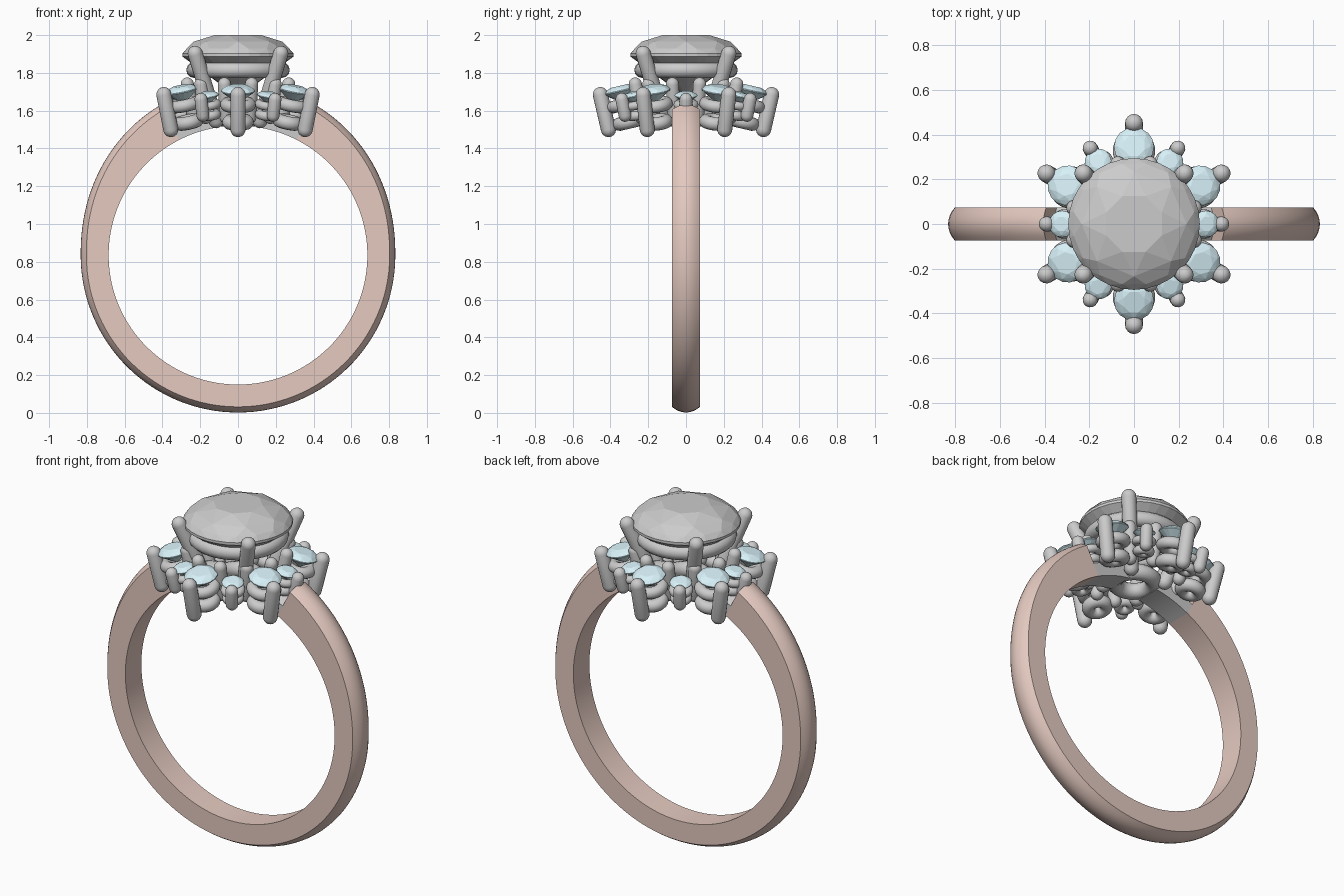
import bpy, bmesh, math
from math import sin, cos, pi, radians
from mathutils import Matrix, Vector

if "Cube" in bpy.data.objects:
    bpy.data.objects.remove(bpy.data.objects["Cube"])


def material(name, rgb):
    m = bpy.data.materials.new(name)
    m.diffuse_color = (*rgb, 1)
    m.use_nodes = True
    m.node_tree.nodes["Principled BSDF"].inputs["Base Color"].default_value = m.diffuse_color
    return m


ROSE = material("rose_metal", (0.78, 0.59, 0.53))
BLUE = material("pale_blue", (0.68, 0.88, 0.94))
CZ, R_IN, HALF_W = 0.835, 0.685, 0.075      # band centre, bore radius, half width


def finish(bm, name, mat=None, matrix=None, smooth=None):
    bmesh.ops.recalc_face_normals(bm, faces=bm.faces)
    me = bpy.data.meshes.new(name)
    bm.to_mesh(me)
    bm.free()
    ob = bpy.data.objects.new(name, me)
    bpy.context.collection.objects.link(ob)
    if mat:
        me.materials.append(mat)
    if matrix:
        ob.matrix_world = matrix
    if smooth:
        bpy.ops.object.select_all(action='DESELECT')
        ob.select_set(True)
        bpy.context.view_layer.objects.active = ob
        bpy.ops.object.shade_smooth_by_angle(angle=radians(smooth))
    return ob


def skin(bm, loops, closed=False):
    """Bridge equal-length closed loops of points; cap the ends if open."""
    rows = [[bm.verts.new(p) for p in lp] for lp in loops]
    n = len(rows[0])
    for i in range(len(rows) if closed else len(rows) - 1):
        a, b = rows[i], rows[(i + 1) % len(rows)]
        for j in range(n):
            k = (j + 1) % n
            bm.faces.new((a[j], a[k], b[k], b[j]))
    if not closed:
        bm.faces.new(rows[0])
        bm.faces.new(rows[-1])


def circle(r, z, n, x=0.0, turn=0.0):
    return [Vector((x + r * cos(2 * pi * i / n + turn), r * sin(2 * pi * i / n + turn), z))
            for i in range(n)]


def prong(name, p, q, r, matrix=None):
    """Round-ended wire from p to q (tips included)."""
    p, q = Vector(p), Vector(q)
    length = (q - p).length
    prof = [(r * max(sin(t * pi / 10), 0.05), r - r * cos(t * pi / 10)) for t in range(6)]
    prof += [(a, length - z) for a, z in reversed(prof)]
    bm = bmesh.new()
    skin(bm, [circle(a, z, 16) for a, z in prof])
    bm.transform(Matrix.Translation(p) @ (q - p).to_track_quat('Z', 'Y').to_matrix().to_4x4())
    finish(bm, name, None, matrix, 50)


def ring(name, major, minor, z, matrix=None):
    bm = bmesh.new()
    loops = []
    for i in range(32):
        a = 2 * pi * i / 32
        loops.append([Vector(((major + minor * cos(t)) * cos(a), (major + minor * cos(t)) * sin(a),
                              z + minor * sin(t))) for t in [2 * pi * j / 12 for j in range(12)]])
    skin(bm, loops, closed=True)
    finish(bm, name, None, matrix, 50)


def gem(name, rings, mat=None, matrix=None):
    """Faceted stone: convex hull of rings (radius, z, sides, turn)."""
    bm = bmesh.new()
    for r, z, n, turn in rings:
        for p in circle(r, z, n, turn=turn):
            bm.verts.new(p)
    bmesh.ops.convex_hull(bm, input=bm.verts)
    bmesh.ops.dissolve_limit(bm, angle_limit=radians(1), verts=bm.verts, edges=bm.edges)
    finish(bm, name, mat, matrix)


def arc(name, start, end, outer, steps, mat=None):
    """Domed band section swept from start to end, angles from the top."""
    bm = bmesh.new()
    loops = []
    for i in range(steps + 1):
        a = radians(start + (end - start) * i / steps)
        ro = outer(a)
        sec = [(-HALF_W, R_IN), (HALF_W, R_IN)]
        for j in range(9):
            u = 1 - j / 4
            sec.append((HALF_W * u, ro - 0.03 * u * u))
        loops.append([Vector((r * sin(a), y, CZ + r * cos(a))) for y, r in sec])
    skin(bm, loops)
    return finish(bm, name, mat, None, 30)


def shank_radius(a):
    near_top = max(0.0, (cos(a) - 0.0) / cos(radians(27)))
    return 0.833 + 0.062 * min(near_top, 1.0) ** 1.6


# shank, thickening towards the shoulders, and the grey bridges into the head
arc("shank", 27, 333, shank_radius, 110, ROSE)
for side, s in (("right", 1), ("left", -1)):
    arc(side + "_bridge", s * 27, s * 8, lambda a: 0.79, 10)

# centre stone with its basket and four claws
gem("centre_stone", [(0.135, 2.0, 8, pi / 8), (0.235, 1.965, 8, 0), (0.275, 1.93, 16, pi / 16),
                     (0.295, 1.902, 32, 0), (0.295, 1.887, 32, 0),
                     (0.17, 1.79, 8, pi / 8), (0.012, 1.68, 8, 0)])
ring("upper_gallery", 0.232, 0.042, 1.815)
ring("lower_gallery", 0.105, 0.045, 1.56)
for i in range(4):
    a = pi / 4 + i * pi / 2
    d = Vector((cos(a), sin(a), 0))
    prong("centre_claw", d * 0.15 + Vector((0, 0, 1.51)), d * 0.337 + Vector((0, 0, 1.94)), 0.04)

# halo of alternating large and small tilted stones with ring baskets
TILT = Matrix.Rotation(radians(13), 4, 'Y')
for i in range(12):
    spin = Matrix.Rotation(i * pi / 6, 4, 'Z')
    large = i % 2 == 1
    size = "large" if large else "small"
    if large:
        m = spin @ Matrix.Translation((0.345, 0, 1.705)) @ TILT
        R = 0.09
        prong("large_claw", (0.11, 0, -0.225), (0.11, 0, 0.045), 0.04, m)
        ring("large_upper_ring", 0.062, 0.033, -0.075, m)
        ring("large_lower_ring", 0.048, 0.036, -0.17, m)
    else:
        m = spin @ Matrix.Translation((0.322, 0, 1.68)) @ TILT
        R = 0.06
        prong("small_claw", (0.073, 0, -0.125), (0.073, 0, 0.03), 0.034, m)
        ring("small_upper_ring", 0.043, 0.023, -0.05, m)
        ring("small_lower_ring", 0.034, 0.025, -0.105, m)
    gem(size + "_stone", [(R * 0.56, R * 0.3, 8, pi / 8), (R * 0.83, R * 0.19, 8, 0),
                          (R, R * 0.03, 16, 0), (R, -R * 0.03, 16, 0),
                          (R * 0.04, -R * 0.75, 8, 0)], BLUE, m)
    # shared inner claw between neighbouring stones
    half = Matrix.Rotation((i + 0.5) * pi / 6, 4, 'Z')
    prong("shared_claw", (0.235, 0, 1.53), (0.285, 0, 1.775), 0.035, half)
